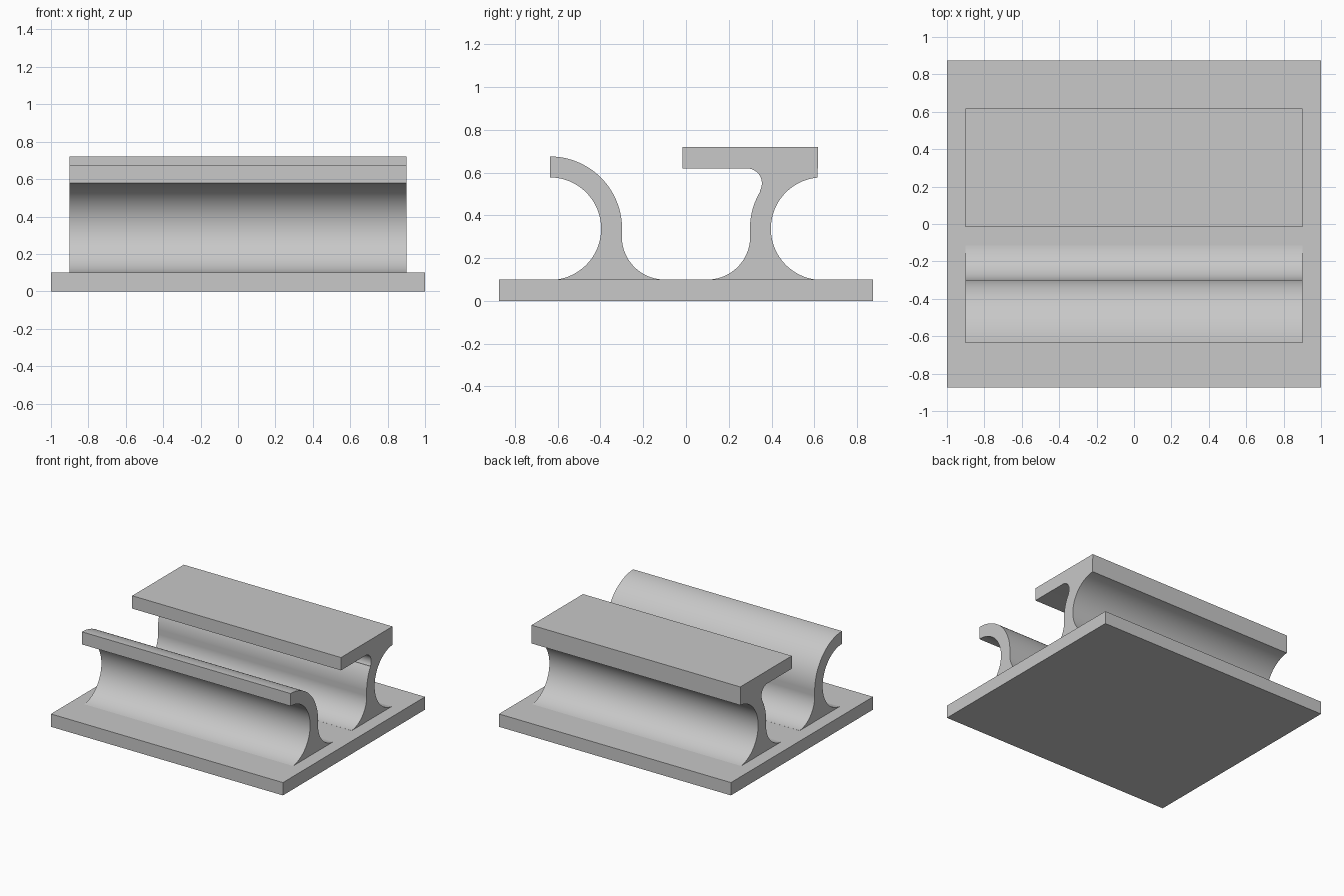
import bpy, bmesh
from math import sin, cos, radians

old = bpy.data.objects.get("Cube")
if old:
    bpy.data.objects.remove(old, do_unlink=True)

# Plain grey material
GREY = (0.58, 0.58, 0.58, 1)
grey = bpy.data.materials.new("plain_grey")
grey.use_nodes = True
grey.diffuse_color = GREY
grey.node_tree.nodes["Principled BSDF"].inputs["Base Color"].default_value = GREY


def arc(cy, cz, r, start, end, steps=32):
    """Points of a circular arc in the y-z plane, angles in degrees."""
    angles = [radians(start + (end - start) * i / steps) for i in range(steps + 1)]
    return [(cy + r * cos(a), cz + r * sin(a)) for a in angles]


def extrude_profile(name, profile, half_length):
    """Extrude a closed y-z profile along x."""
    bm = bmesh.new()
    cap = bm.faces.new([bm.verts.new((-half_length, y, z)) for y, z in profile])
    result = bmesh.ops.extrude_face_region(bm, geom=[cap], use_keep_orig=True)
    moved = [v for v in result["geom"] if isinstance(v, bmesh.types.BMVert)]
    bmesh.ops.translate(bm, verts=moved, vec=(2 * half_length, 0, 0))
    bmesh.ops.recalc_face_normals(bm, faces=bm.faces)
    mesh = bpy.data.meshes.new(name)
    bm.to_mesh(mesh)
    bm.free()
    mesh.materials.append(grey)
    obj = bpy.data.objects.new(name, mesh)
    bpy.context.collection.objects.link(obj)
    bpy.ops.object.select_all(action="DESELECT")
    obj.select_set(True)
    bpy.context.view_layer.objects.active = obj
    bpy.ops.object.shade_smooth_by_angle(angle=radians(30))
    return obj


BASE_TOP, SUNK = 0.10, 0.05
CY, CZ = 0.637, 0.338      # centre of the large side grooves
GROOVE, OUTER = 0.24, 0.338

# Base plate
extrude_profile("base_plate", [(-0.875, 0), (0.875, 0), (0.875, BASE_TOP), (-0.875, BASE_TOP)], 1.0)

# Front rail: hooked lip curving forward over the groove
hook = arc(-CY, CZ, GROOVE, -83, 90, 48)            # groove under the lip
hook += arc(-CY, CZ, OUTER, 90, 0)                  # rounded back of the lip
hook += arc(-0.10, 0.30, 0.20, 180, 266)            # foot fillet
hook += [(hook[-1][0], SUNK), (hook[0][0], SUNK)]
extrude_profile("front_hook_rail", hook, 0.9)

# Back rail: waisted web with a flat flange reaching forward
web = arc(CY, CZ, GROOVE, 263, 95, 48)              # rear groove
web += [(0.617, 0.72), (-0.017, 0.72), (-0.017, 0.62)]
web += arc(0.285, 0.55, 0.07, 90, -28, 20)          # fillet under the flange
web += arc(CY, CZ, OUTER, 149, 180, 16)             # web swelling
web += arc(0.10, 0.30, 0.20, 0, -86)                # foot fillet
web += [(web[-1][0], SUNK), (web[0][0], SUNK)]
extrude_profile("back_flange_rail", web, 0.9)
